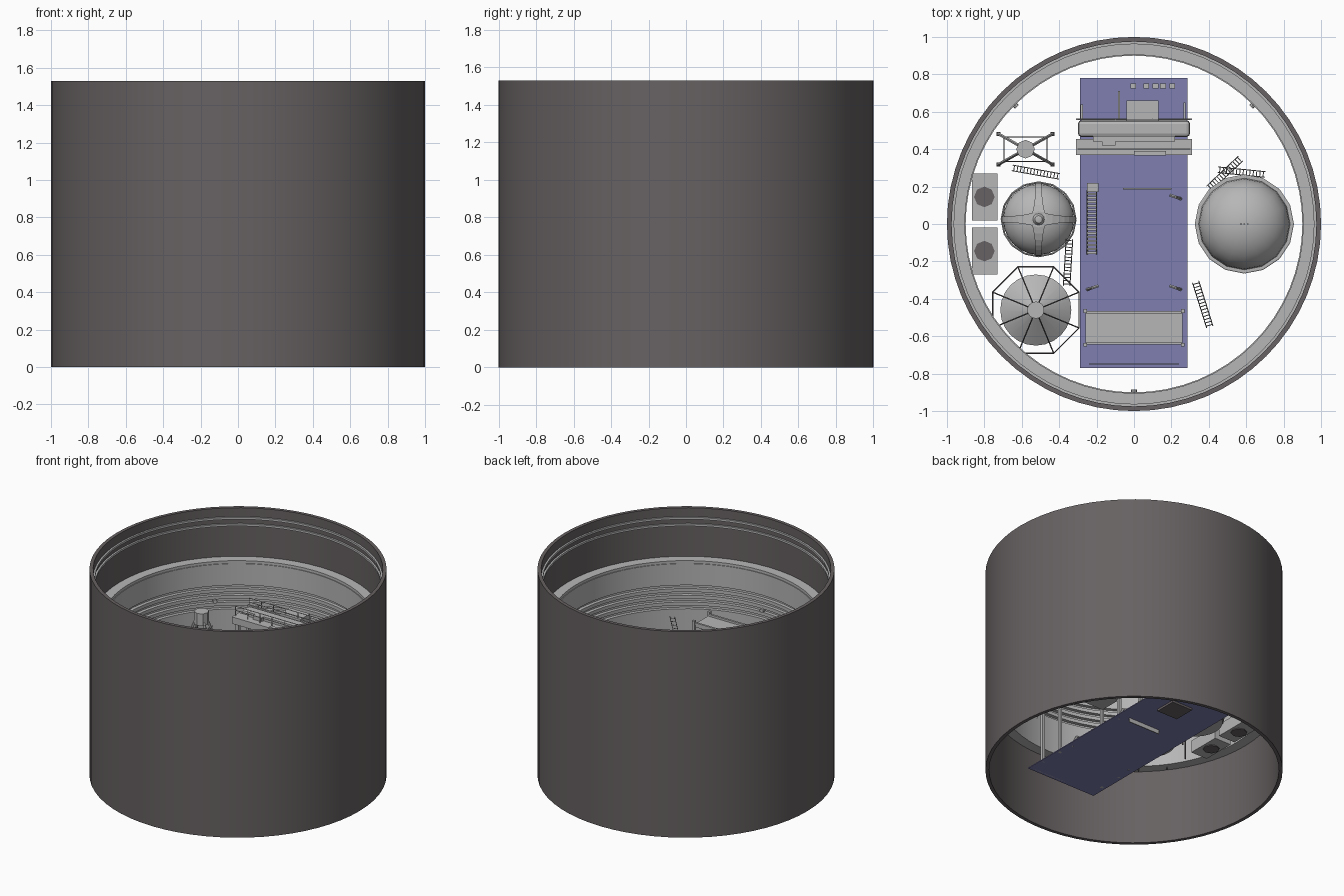
import bpy, bmesh, math
from mathutils import Vector

if "Cube" in bpy.data.objects:
    bpy.data.objects.remove(bpy.data.objects["Cube"])


def material(name, rgb):
    m = bpy.data.materials.new(name)
    m.diffuse_color = (*rgb, 1)
    m.use_nodes = True
    m.node_tree.nodes["Principled BSDF"].inputs["Base Color"].default_value = m.diffuse_color
    return m


DARK = material("dark brown grey", (0.135, 0.12, 0.122))
GREY = material("light grey", (0.47, 0.47, 0.47))
BLUE = material("muted violet", (0.21, 0.21, 0.44))


def finish(name, bm, mat, smooth=False):
    bmesh.ops.recalc_face_normals(bm, faces=bm.faces)
    me = bpy.data.meshes.new(name)
    bm.to_mesh(me)
    bm.free()
    ob = bpy.data.objects.new(name, me)
    bpy.context.collection.objects.link(ob)
    me.materials.append(mat)
    if smooth:
        bpy.context.view_layer.objects.active = ob
        ob.select_set(True)
        bpy.ops.object.shade_smooth_by_angle(angle=math.radians(32))
        ob.select_set(False)
    return ob


def lathe(name, profile, mat, center=(0, 0), segs=64, closed=True, smooth=True):
    """Revolve an (r, z) profile about a vertical axis."""
    bm = bmesh.new()
    vs = [bm.verts.new((r + center[0], center[1], z)) for r, z in profile]
    es = [bm.edges.new((vs[i], vs[i + 1])) for i in range(len(vs) - 1)]
    if closed:
        es.append(bm.edges.new((vs[-1], vs[0])))
    bmesh.ops.spin(bm, geom=vs + es, cent=(*center, 0), axis=(0, 0, 1),
                   angle=2 * math.pi, steps=segs)
    bmesh.ops.remove_doubles(bm, verts=bm.verts, dist=1e-5)
    return finish(name, bm, mat, smooth)


def add_box(bm, x0, x1, y0, y1, z0, z1):
    vs = bmesh.ops.create_cube(bm, size=1)["verts"]
    for v in vs:
        v.co = Vector(((x0, x1)[v.co.x > 0], (y0, y1)[v.co.y > 0], (z0, z1)[v.co.z > 0]))


def boxes(name, specs, mat):
    bm = bmesh.new()
    for s in specs:
        add_box(bm, *s)
    return finish(name, bm, mat)


def rods(name, pairs, mat, r=0.004, sides=6):
    """Straight round bars between pairs of points."""
    bm = bmesh.new()
    for a, b in pairs:
        a, b = Vector(a), Vector(b)
        d = b - a
        vs = bmesh.ops.create_cone(bm, cap_ends=True, segments=sides, radius1=r,
                                   radius2=r, depth=d.length)["verts"]
        q = d.to_track_quat("Z", "Y")
        for v in vs:
            v.co = q @ v.co + (a + b) / 2
    return finish(name, bm, mat)


def ladder(name, a, b, width, rungs=14):
    a, b = Vector(a), Vector(b)
    d = b - a
    side = Vector((-d.y, d.x, 0)).normalized() * width / 2
    pairs = [(a + side, b + side), (a - side, b - side)]
    for i in range(rungs):
        p = a + d * (i + 0.5) / rungs
        pairs.append((p + side, p - side))
    return rods(name, pairs, GREY, 0.0025, 4)


def circle(center, r, z, n, phase=0.0):
    return [(center[0] + r * math.cos(2 * math.pi * i / n + phase),
             center[1] + r * math.sin(2 * math.pi * i / n + phase), z) for i in range(n)]


def loop_pairs(pts):
    return list(zip(pts, pts[1:] + pts[:1]))


# Outer drum, open at both ends
lathe("outer_wall", [(1, 0), (1, 1.53), (0.975, 1.53), (0.975, 0)], DARK)

# Trim rings below the rim
for i, z in enumerate((1.465, 1.415)):
    lathe(f"rim_ring_{i}", [(0.976, z), (0.962, z), (0.962, z - 0.015), (0.976, z - 0.015)], GREY)

# Stepped inner lining
steps = [(0.974, 1.17), (0.905, 1.17), (0.905, 1.15), (0.9, 1.15), (0.9, 0.99)]
for z in (0.99, 0.94, 0.89, 0.84):
    steps += [(0.925, z), (0.925, z - 0.025), (0.9, z - 0.025), (0.9, z - 0.05)]
steps += [(0.9, 0.55), (0.974, 0.55)]
lathe("inner_lining", steps, GREY)

# Wall fixtures
for i, a in enumerate((45, 135, 270)):
    d = Vector((math.cos(math.radians(a)), math.sin(math.radians(a)), 0))
    rods(f"wall_fixture_{i}", [(d * 0.91 + Vector((0, 0, 0.88)), d * 0.885 + Vector((0, 0, 0.88)))],
         GREY, 0.015, 8)

# Sunken deck
boxes("deck", [(-0.29, 0.285, -0.77, 0.78, 0.25, 0.256)], BLUE)

# Gantry across the deck
boxes("gantry", [
    (-0.31, 0.31, 0.37, 0.455, 0.90, 0.95), (-0.22, 0.22, 0.44, 0.47, 0.93, 0.98),
    (-0.17, -0.10, 0.42, 0.46, 0.95, 0.98), (0.0, 0.17, 0.365, 0.39, 0.80, 0.96),
    (-0.04, 0.13, 0.55, 0.66, 0.25, 0.98), (-0.31, 0.31, 0.555, 0.565, 0.95, 0.97)], GREY)
beam = boxes("gantry_beam", [(-0.30, 0.30, 0.465, 0.555, 0.88, 0.97)], GREY)
bev = beam.modifiers.new("round", "BEVEL")
bev.width, bev.segments = 0.02, 2
boxes("gantry_posts", [(x - 0.012, x + 0.012, y - 0.012, y + 0.012, 0.25, 0.92)
                       for x in (-0.28, 0.28) for y in (0.40, 0.52)], GREY)
boxes("gantry_struts", [(x - 0.006, x + 0.006, 0.56, y, 0.92, 0.94)
                        for x, y in ((-0.28, 0.64), (0.27, 0.65), (-0.08, 0.71))], GREY)
rods("gantry_rails", [((-0.30, y, z), (0.30, y, z)) for y in (0.40, 0.56) for z in (0.99, 1.02)]
     + [((x * 0.1, y, 0.95), (x * 0.1, y, 1.02)) for x in range(-3, 4) for y in (0.40, 0.56)],
     GREY, 0.003)
boxes("deck_blocks", [(x, x + 0.03, 0.725, 0.752, 0.256, 0.29)
                      for x in (-0.02, 0.05, 0.10, 0.14, 0.19)], GREY)
boxes("gantry_foot", [(-0.04, 0.13, 0.40, 0.56, 0.235, 0.25)], DARK)
boxes("deck_bars", [(-0.06, 0.20, 0.185, 0.192, 0.22, 0.30),
                    (-0.24, 0.24, -0.752, -0.746, 0.25, 0.27)], GREY)

# Raised table at the front of the deck
boxes("front_table", [(-0.26, 0.26, -0.64, -0.47, 0.85, 0.87),
                      (-0.26, 0.26, -0.48, -0.465, 0.87, 0.885),
                      (-0.26, 0.26, -0.645, -0.63, 0.87, 0.885)], GREY)
boxes("front_table_legs", [(x - 0.01, x + 0.01, y - 0.01, y + 0.01, 0.25, 0.9)
                           for x in (-0.26, 0.26) for y in (-0.645, -0.465)], GREY)

# Stair and bent pipes on the deck
boxes("stair", [(-0.25, -0.20, -0.16 + i * 0.021, -0.148 + i * 0.021, 0.27 + i * 0.022, 0.278 + i * 0.022)
                for i in range(16)] + [(-0.25, -0.19, 0.17, 0.22, 0.60, 0.62)], GREY)
rods("stair_rails", [((x, -0.16, 0.26), (x, 0.18, 0.61)) for x in (-0.25, -0.20)], GREY)
for i, (x, y) in enumerate(((0.22, 0.145), (0.22, -0.34), (-0.22, -0.34))):
    s = 0.03 if x > 0 else -0.03
    rods(f"bent_pipe_{i}", [((x + s, y - 0.01, 0.25), (x, y, 0.33)),
                            ((x, y, 0.33), (x - s, y + 0.01, 0.33))], GREY, 0.009)

# Large domed tank
R = 0.26
lathe("large_tank", [(0, 0.55), (R, 0.55), (R, 0.72), (R - 0.015, 0.72)]
      + [((R - 0.015) * math.cos(t * math.pi / 16), 0.72 + 0.2 * math.sin(t * math.pi / 16))
         for t in range(1, 8)] + [(0, 0.92)], GREY, (0.59, 0), 16, closed=False)
for z in (0.6, 0.71):
    rods("large_tank_hoop", loop_pairs(circle((0.59, 0), R, z, 16)), GREY, 0.006)
rods("large_tank_vents", [((0.59 + k, 0, 0.9), (0.59 + k, 0, 0.935))
                          for k in (-0.018, 0, 0.018)], GREY, 0.005)

# Small domed tank with crossing straps
C = (-0.51, 0.025)
lathe("small_tank", [(0, 0.55), (0.19, 0.55), (0.19, 0.76)]
      + [(0.19 * math.cos(t * math.pi / 16), 0.76 + 0.15 * math.sin(t * math.pi / 16))
         for t in range(1, 8)] + [(0, 0.91)], GREY, C, 24, closed=False)
for z in (0.58, 0.75):
    rods("small_tank_hoop", loop_pairs(circle(C, 0.198, z, 16)), GREY, 0.006)
bm = bmesh.new()
for k in range(4):
    a = k * math.pi / 2
    d, n = Vector((math.cos(a), math.sin(a), 0)), Vector((-math.sin(a), math.cos(a), 0))
    prev = None
    for t in range(9):
        e = t * math.pi / 16
        p = Vector((*C, 0.76 + 0.157 * math.sin(e))) + d * 0.197 * math.cos(e)
        w = 0.016 + 0.028 * (t / 8) ** 4
        pair = [bm.verts.new(p + n * w), bm.verts.new(p - n * w)]
        if prev:
            bm.faces.new((prev[0], prev[1], pair[1], pair[0]))
        prev = pair
finish("small_tank_straps", bm, GREY)
lathe("small_tank_cap", [(0, 0.91), (0.035, 0.91), (0.02, 0.935), (0, 0.94)], GREY, C, 12, False)

# Cone-roofed tank inside an octagonal frame
C = (-0.525, -0.46)
lathe("cone_tank", [(0, 0.6), (0.17, 0.6), (0.17, 0.78), (0.19, 0.78), (0.045, 0.88), (0.045, 0.9), (0, 0.9)],
      GREY, C, 24, False)
ph = math.pi / 8
outer, top, foot = circle(C, 0.25, 0.76, 8, ph), circle(C, 0.045, 0.895, 8, ph), circle(C, 0.25, 0.53, 8, ph)
rods("cone_tank_frame", loop_pairs(outer) + list(zip(outer, top)) + list(zip(outer, foot)), DARK, 0.004)

# Four-legged tower
C = (-0.58, 0.40)
lathe("tower_head", [(0, 0.82), (0.05, 0.82), (0.05, 0.91), (0, 0.91)], GREY, C, 8, False, False)
feet = [(C[0] + sx * 0.145, C[1] + sy * 0.082, 0.54) for sx, sy in ((1, 1), (-1, 1), (-1, -1), (1, -1))]
knees = [(C[0] + (f[0] - C[0]) * 0.8, C[1] + (f[1] - C[1]) * 0.8, 0.61) for f in feet]
rods("tower_legs", [(f, (C[0] + (f[0] - C[0]) * 0.25, C[1] + (f[1] - C[1]) * 0.25, 0.84)) for f in feet],
     GREY, 0.009)
rods("tower_braces", loop_pairs(knees), DARK, 0.003)
boxes("tower_feet", [(f[0] - 0.011, f[0] + 0.011, f[1] - 0.011, f[1] + 0.011, 0.53, 0.545) for f in feet], DARK)

# Fan boxes by the wall
for i, y in enumerate((0.145, -0.145)):
    boxes(f"fan_box_{i}", [(-0.865, -0.73, y - 0.125, y + 0.125, 0.53, 0.62)], GREY)
    for j, z in enumerate((0.62, 0.524)):
        lathe(f"fan_grille_{i}_{j}", [(0, z), (0.055, z), (0.055, z + 0.006), (0, z + 0.006)],
              DARK, (-0.8, y), 8, False, False)

# Leaning ladders
ladder("ladder_front_right", (0.405, -0.55, 0.5), (0.33, -0.31, 0.97), 0.035)
ladder("ladder_back_right", (0.40, 0.19, 0.52), (0.57, 0.35, 0.9), 0.035)
ladder("ladder_right_side", (0.70, 0.265, 0.52), (0.45, 0.29, 0.9), 0.03)
ladder("ladder_left_back", (-0.65, 0.30, 0.52), (-0.40, 0.255, 0.9), 0.03)
ladder("ladder_left_front", (-0.36, -0.33, 0.52), (-0.345, -0.08, 0.9), 0.035)
